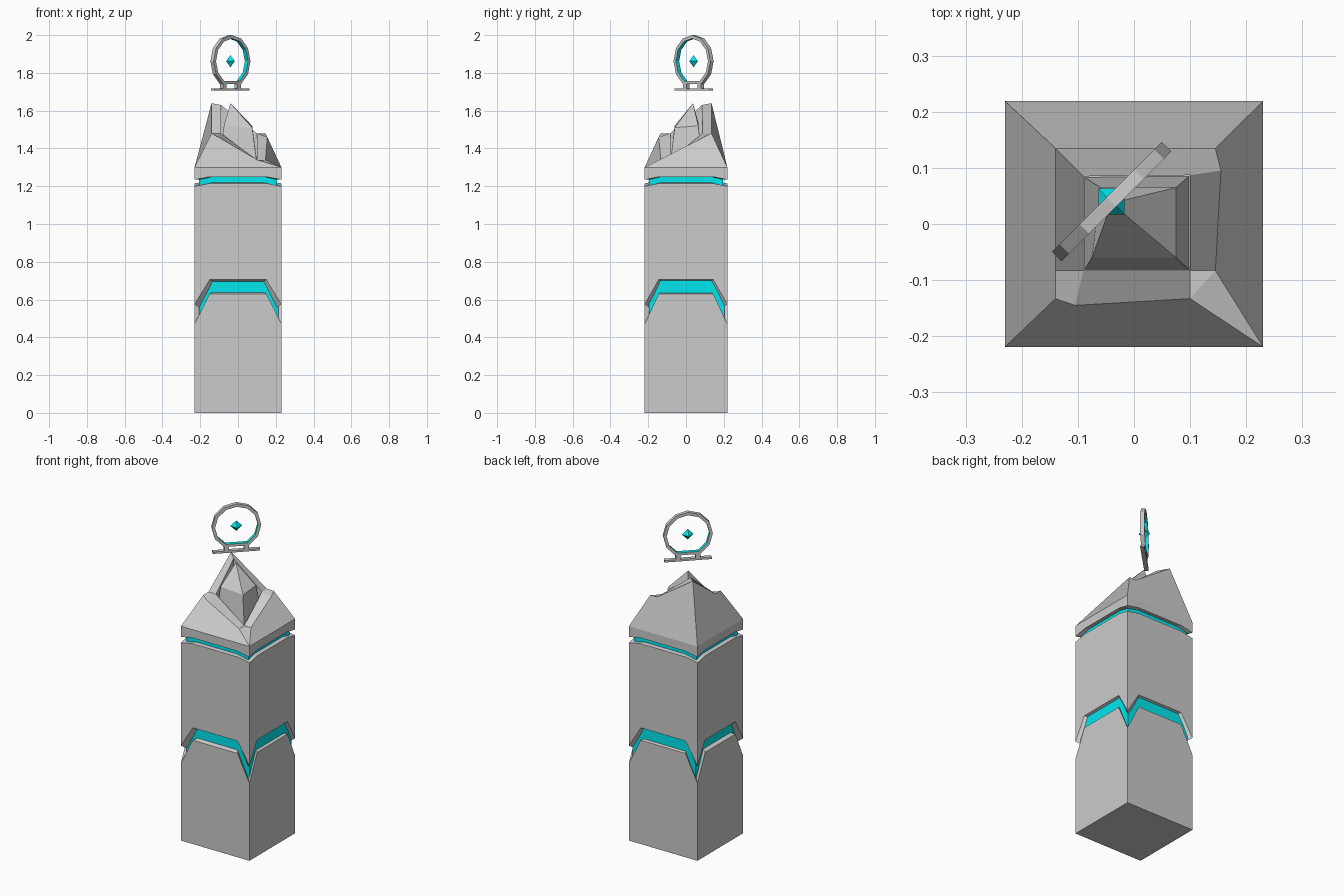
import bpy, bmesh, math
from mathutils import Matrix, Vector

if "Cube" in bpy.data.objects:
    bpy.data.objects.remove(bpy.data.objects["Cube"])

cyan = bpy.data.materials.new("glow_cyan")
cyan.diffuse_color = (0.0, 0.8, 0.85, 1)
cyan.use_nodes = True
cyan.node_tree.nodes["Principled BSDF"].inputs["Base Color"].default_value = cyan.diffuse_color
HX, HY = 0.23, 0.219


def finish(name, bm, mats=()):
    bmesh.ops.recalc_face_normals(bm, faces=bm.faces[:])
    me = bpy.data.meshes.new(name)
    bm.to_mesh(me)
    bm.free()
    ob = bpy.data.objects.new(name, me)
    for m in mats:
        me.materials.append(m)
    bpy.context.collection.objects.link(ob)
    return ob


def from_faces(name, pts, faces, mats=()):
    bm = bmesh.new()
    vs = [bm.verts.new(p) for p in pts]
    for f in faces:
        bm.faces.new([vs[i] for i in f])
    return finish(name, bm, mats)


def box(name, lo, hi, mats=(), matrix=Matrix()):
    lo, hi = Vector(lo), Vector(hi)
    bm = bmesh.new()
    m = Matrix.Translation((lo + hi) / 2) @ Matrix.Diagonal((*(hi - lo), 1))
    bmesh.ops.create_cube(bm, size=1, matrix=matrix @ m)
    return finish(name, bm, mats)


def arch_ring(z_mid, z_corner, s=1.0):
    """Twelve points round the pillar, the four corners at their own height."""
    pts = []
    for sx, sy in ((-1, -1), (1, -1), (1, 1), (-1, 1)):
        a = (sx * HX * s, sy * 0.145 * s, z_mid)
        b = (sx * 0.15 * s, sy * HY * s, z_mid)
        c = (sx * HX * s, sy * HY * s, z_corner)
        pts += [a, c, b] if sx * sy > 0 else [b, c, a]
    return pts


def loft(name, rings):
    n = len(rings[0])
    faces = [(k * n + i, k * n + (i + 1) % n, (k + 1) * n + (i + 1) % n, (k + 1) * n + i)
             for k in range(len(rings) - 1) for i in range(n)]
    for k in (0, len(rings) - 1):
        faces.append([k * n + j for j in (0, 2, 3, 5, 6, 8, 9, 11)])
        faces += [(k * n + j, k * n + j + 1, k * n + j + 2) for j in (0, 3, 6, 9)]
    return from_faces(name, [p for r in rings for p in r], faces)


# pillar blocks with arched joints
loft("lower_block", [arch_ring(0, 0), arch_ring(0.63, 0.47), arch_ring(0.64, 0.49, 0.88)])
loft("upper_block", [arch_ring(0.695, 0.555, 0.88), arch_ring(0.705, 0.575),
                     arch_ring(1.215, 1.20), arch_ring(1.22, 1.205, 0.88)])
loft("cap_base", [arch_ring(1.25, 1.235, 0.88), arch_ring(1.25, 1.235), arch_ring(1.30, 1.30)])

# glowing cores seen in the joints
box("lower_core", (-0.207, -0.197, 0.46), (0.215, 0.205, 0.72), [cyan])
box("upper_core", (-0.207, -0.197, 1.19), (0.207, 0.197, 1.26), [cyan])

# slanted hollow roof: base corners 0-3, rim 4-12, inner rim 13-16, floor 17-20
L = 1.35
roof = [(-HX, HY, 1.30), (HX, HY, 1.30), (HX, -HY, 1.30), (-HX, -HY, 1.30),
        (-.14, .135, 1.64), (.10, .135, 1.48), (.145, .135, 1.48), (.155, .095, 1.46),
        (.145, -.083, 1.34), (.10, -.133, 1.34), (-.105, -.145, 1.46),
        (-.14, -.133, 1.48), (-.14, -.083, 1.48),
        (-.09, .085, 1.63), (.10, .087, 1.48), (.10, -.083, 1.34), (-.09, -.083, 1.48),
        (-.09, .085, L), (.10, .087, L), (.10, -.083, 1.335), (-.09, -.083, L)]
from_faces("roof", roof, [
    (0, 1, 6, 5, 4), (1, 2, 8, 7, 6), (2, 9, 8), (2, 3, 11, 10, 9), (3, 0, 4, 12, 11),
    (4, 5, 14, 13), (5, 6, 7, 14), (7, 8, 15, 14), (8, 9, 15), (9, 10, 16, 15),
    (10, 11, 12, 16), (12, 4, 13, 16),
    (13, 14, 18, 17), (14, 15, 19, 18), (15, 16, 20, 19), (16, 13, 17, 20),
    (17, 18, 19, 20)])

# faceted stone inside the hollow, with its peak towards the back left
stone = [(-.088, .083, L), (.098, .085, L), (.098, -.081, 1.34), (-.088, -.081, L),
         (.075, .065, 1.52), (.075, -.06, 1.51), (-.075, -.06, 1.52), (-.06, .065, 1.54),
         (-.04, .037, 1.64)]
from_faces("stone", stone, [
    (0, 1, 4, 7), (1, 2, 5, 4), (2, 3, 6, 5), (3, 0, 7, 6),
    (4, 5, 8), (5, 6, 8), (6, 7, 8), (7, 4, 8), (0, 1, 2, 3)])

# floating ring: local x runs along the diagonal
C = Vector((-0.04, 0.04, 1.862))
turn = Matrix.Translation(C) @ Matrix.Rotation(math.radians(45), 4, 'Z')
bm = bmesh.new()
sections = []
for i in range(11):
    a = math.radians(-60 + 30 * i)
    sections.append([bm.verts.new(turn @ Vector((r * math.cos(a), y, r * math.sin(a))))
                     for r, y in ((.138, -.012), (.138, .012), (.12, .012), (.12, -.012))])
for i in range(11):
    p, q = sections[i], sections[(i + 1) % 11]
    for j in range(4):
        f = bm.faces.new((p[j], q[j], q[(j + 1) % 4], p[(j + 1) % 4]))
        f.material_index = 1 if j == 2 else 0
grey = bpy.data.materials.new("grey")
grey.diffuse_color = (0.8, 0.8, 0.8, 1)
grey.use_nodes = True
grey.node_tree.nodes["Principled BSDF"].inputs["Base Color"].default_value = grey.diffuse_color
finish("ring", bm, [grey, cyan])

# ring foot and its two legs
box("ring_foot", (-0.132, -.012, -0.156), (0.132, .012, -0.144), matrix=turn)
for side, x in (("left", -0.055), ("right", 0.055)):
    box("ring_leg_" + side, (x - .013, -.012, -0.146), (x + .013, .012, -0.112), matrix=turn)

# small octahedral gem in the ring
w, h = 0.023, 0.032
gem = [C + Vector(v) for v in ((-w, -w, 0), (w, -w, 0), (w, w, 0), (-w, w, 0), (0, 0, h), (0, 0, -h))]
from_faces("gem", gem, [(i, (i + 1) % 4, t) for i in range(4) for t in (4, 5)], [cyan])
